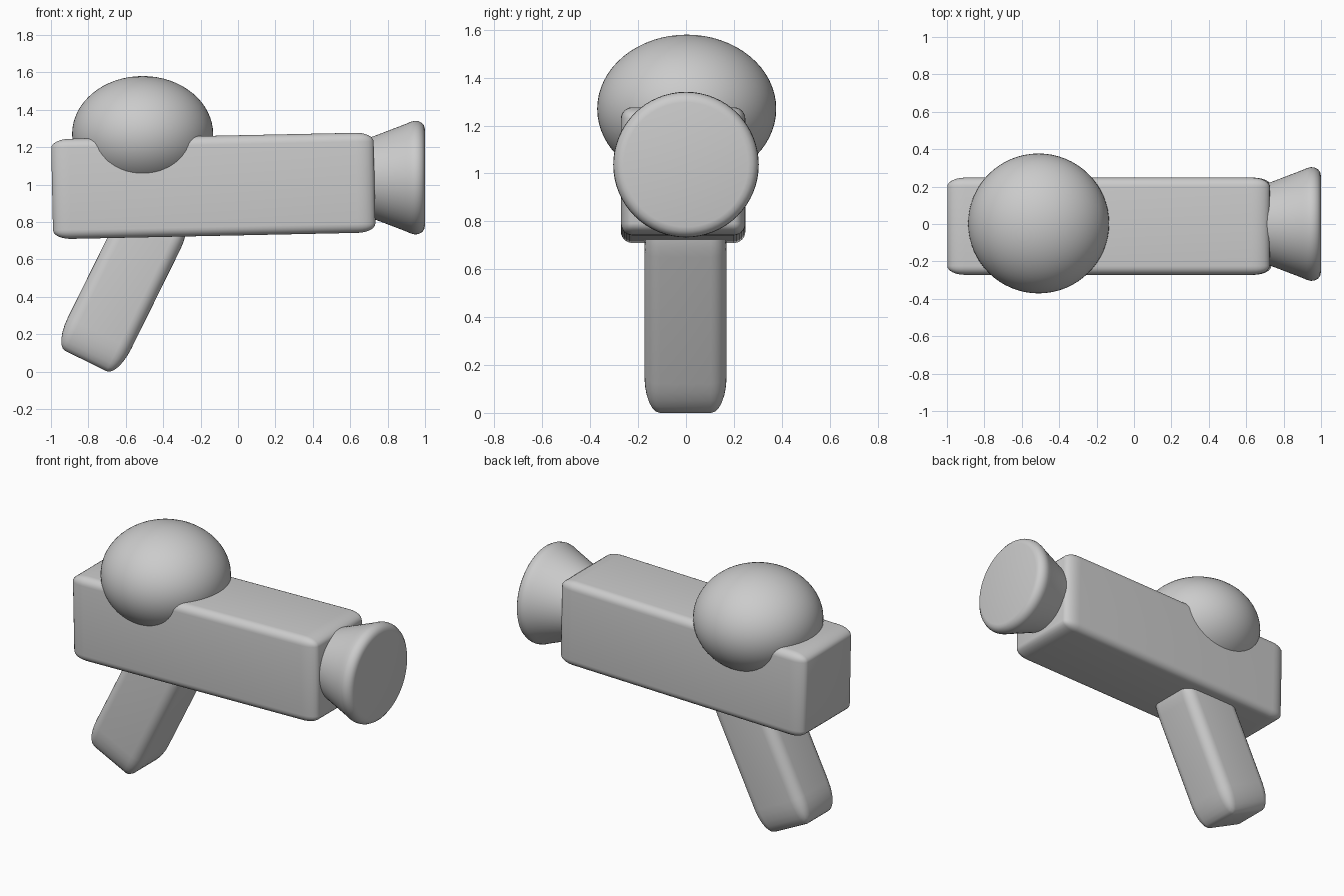
import bpy, bmesh
from math import radians, pi
from mathutils import Matrix, Vector

if "Cube" in bpy.data.objects:
    bpy.data.objects.remove(bpy.data.objects["Cube"])


def finish(name, bm, angle=40):
    bmesh.ops.recalc_face_normals(bm, faces=bm.faces)
    mesh = bpy.data.meshes.new(name)
    bm.to_mesh(mesh)
    bm.free()
    obj = bpy.data.objects.new(name, mesh)
    bpy.context.collection.objects.link(obj)
    bpy.ops.object.select_all(action='DESELECT')
    obj.select_set(True)
    bpy.context.view_layer.objects.active = obj
    bpy.ops.object.shade_smooth_by_angle(angle=radians(angle))
    return obj


def rounded_box(name, centre, size, bevel, stretch, tilt):
    """Bevelled box whose rounding is stretched along one axis."""
    bm = bmesh.new()
    bmesh.ops.create_cube(bm, size=1)
    base = Vector(s / k for s, k in zip(size, stretch))
    bmesh.ops.scale(bm, vec=base, verts=bm.verts)
    bmesh.ops.bevel(bm, geom=bm.edges[:], offset=bevel, segments=6,
                    profile=0.5, affect='EDGES')
    bmesh.ops.scale(bm, vec=stretch, verts=bm.verts)
    bm.transform(Matrix.Translation(centre) @ Matrix.Rotation(radians(tilt), 4, 'Y'))
    return finish(name, bm)


# Long body, tilted very slightly upward to the front
rounded_box("body", (-0.132, -0.012, 0.993), (1.724, 0.52, 0.535), 0.048, (2, 1, 1), -1.2)

# Raked grip
rounded_box("handle", (-0.61, -0.002, 0.469), (0.378, 0.343, 0.92), 0.066, (1, 1, 2.5), 26.3)

# Flattened dome sunk into the top
bm = bmesh.new()
bmesh.ops.create_uvsphere(bm, u_segments=64, v_segments=32, radius=1)
bm.transform(Matrix.Translation((-0.51, 0.003, 1.27)) @ Matrix.Diagonal((0.377, 0.374, 0.31, 1)))
finish("dome", bm)

# Flared nozzle with a rounded rim, lathed around the x axis
profile = [(0.6, 0), (0.6, 0.18), (0.735, 0.225), (0.9, 0.288), (0.925, 0.299),
           (0.945, 0.304), (0.965, 0.302), (0.983, 0.293), (0.995, 0.278),
           (0.999, 0.26), (0.999, 0)]
bm = bmesh.new()
verts = [bm.verts.new((x, 0, r)) for x, r in profile]
edges = [bm.edges.new(pair) for pair in zip(verts, verts[1:])]
bmesh.ops.spin(bm, geom=verts + edges, cent=(0, 0, 0), axis=(1, 0, 0),
               angle=2 * pi, steps=64)
bmesh.ops.remove_doubles(bm, verts=bm.verts, dist=1e-4)
bm.transform(Matrix.Translation((0, 0, 1.037)))
finish("nozzle", bm)
